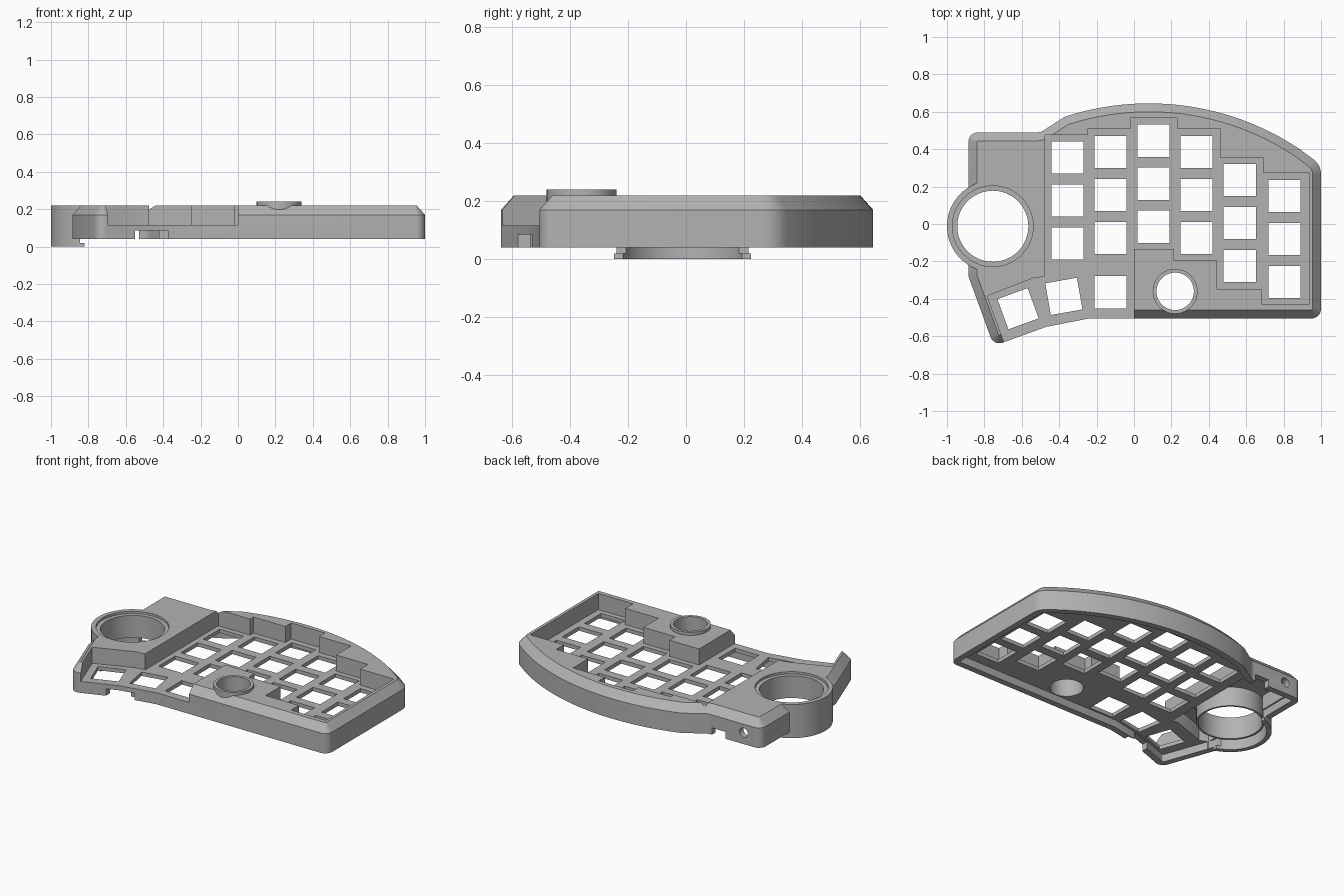
import bpy, bmesh, math
from mathutils import Vector, Matrix

if "Cube" in bpy.data.objects:
    bpy.data.objects.remove(bpy.data.objects["Cube"], do_unlink=True)

grey = bpy.data.materials.new("case grey")
grey.use_nodes = True
grey.diffuse_color = (0.45, 0.45, 0.45, 1)
grey.node_tree.nodes["Principled BSDF"].inputs["Base Color"].default_value = (0.45, 0.45, 0.45, 1)


def fillet(corners, steps=6):
    """Round each (x, y, radius) corner with a circular arc."""
    out = []
    for i, (x, y, r) in enumerate(corners):
        p = Vector((x, y))
        if r == 0:
            out.append(p)
            continue
        u = (Vector(corners[i - 1][:2]) - p).normalized()
        v = (Vector(corners[(i + 1) % len(corners)][:2]) - p).normalized()
        half = u.angle(v) / 2
        c = p + (u + v).normalized() * r / math.sin(half)
        a, b = (p + w * r / math.tan(half) - c for w in (u, v))
        out += [c + a.lerp(b, k / steps).normalized() * r for k in range(steps + 1)]
    return out


def offset(pts, d):
    """Move a counter-clockwise outline inward by d."""
    out = []
    for i, p in enumerate(pts):
        e = (p - pts[i - 1]).normalized()
        f = (pts[(i + 1) % len(pts)] - p).normalized()
        n, m = Vector((-e.y, e.x)), Vector((-f.y, f.x))
        out.append(p + (n + m) * d / (1 + n.dot(m)))
    return out


def loft(bm, layers):
    """Closed solid through (outline, z) layers."""
    rings = [[bm.verts.new((p[0], p[1], z)) for p in pts] for pts, z in layers]
    for lo, hi in zip(rings, rings[1:]):
        for i in range(len(lo)):
            bm.faces.new((lo[i - 1], lo[i], hi[i], hi[i - 1]))
    bm.faces.new(rings[0][::-1])
    bm.faces.new(rings[-1])


def make(name, *solids):
    bm = bmesh.new()
    for layers in solids:
        loft(bm, layers)
    bmesh.ops.recalc_face_normals(bm, faces=bm.faces)
    mesh = bpy.data.meshes.new(name)
    bm.to_mesh(mesh)
    bm.free()
    mesh.materials.append(grey)
    ob = bpy.data.objects.new(name, mesh)
    bpy.context.collection.objects.link(ob)
    return ob


def prism(pts, z0, z1):
    return [(pts, z0), (pts, z1)]


def circle(c, r, n=64):
    return [(c[0] + r * math.cos(math.tau * k / n), c[1] + r * math.sin(math.tau * k / n)) for k in range(n)]


def rect(x0, x1, y0, y1):
    return [(x0, y0), (x1, y0), (x1, y1), (x0, y1)]


def combine(target, tool, operation):
    mod = target.modifiers.new(operation, "BOOLEAN")
    mod.operation, mod.solver, mod.object = operation, "EXACT", tool
    bpy.context.view_layer.objects.active = target
    bpy.ops.object.modifier_apply(modifier=mod.name)
    bpy.data.objects.remove(tool, do_unlink=True)


def cut(name, pts, z0, z1):
    combine(case, make(name, prism(pts, z0, z1)), "DIFFERENCE")


# Outer silhouette with the long curved back edge
R = 1.45
arc = [(0.08 + dx, 0.645 - R + math.sqrt(R * R - dx * dx), 0) for dx in [0.8 - 0.05 * k for k in range(26)]]
outline = fillet([(-0.24, -0.505, 0), (1, -0.505, 0.05), (1, 0.316, 0.1)] + arc
                 + [(-0.5, 0.49, 0.06), (-0.885, 0.49, 0.05), (-0.885, -0.28, 0),
                    (-0.75, -0.652, 0.05), (-0.47, -0.55, 0)])
case = make("keyboard_case", [(outline, 0.04), (outline, 0.17), (offset(outline, 0.045), 0.22)])

# Dial housing and knob collar
dial, knob = (-0.755, -0.012), (0.22, -0.36)
combine(case, make("dial_housing", prism(circle(dial, 0.245), 0, 0.22)), "UNION")
combine(case, make("knob_collar", prism(circle(knob, 0.12), 0.15, 0.24)), "UNION")
cut("dial_skirt_cut", rect(-0.82, -0.45, -0.3, 0.3), -0.05, 0.04)

# Hollow underside
cut("under_cavity", offset(outline, 0.04), 0.02, 0.09)
cut("left_bay", [(-0.51, -0.25), (-0.51, 0.45), (-0.835, 0.45), (-0.835, -0.31), (-0.78, -0.33), (-0.55, -0.25)],
    0.03, 0.185)
cut("dial_cavity", circle(dial, 0.215), -0.05, 0.187)

# Stepped key well, open at the front
cut("key_well", [(0, -0.8), (0, -0.135), (0.215, -0.135), (0.215, -0.195), (0.445, -0.195), (0.445, -0.35),
                 (0.685, -0.35), (0.685, -0.43), (0.935, -0.43), (0.935, 0.275), (0.69, 0.275), (0.69, 0.355),
                 (0.46, 0.355), (0.46, 0.51), (0.23, 0.51), (0.23, 0.57), (-0.015, 0.57), (-0.015, 0.51),
                 (-0.245, 0.51), (-0.245, 0.475), (-0.475, 0.475), (-0.475, -0.28), (-0.54, -0.29),
                 (-0.785, -0.385), (-0.634, -0.8)], 0.115, 0.4)

# Key openings: columns plus two turned thumb keys
columns = {-0.355: 0.355, -0.125: 0.385, 0.105: 0.445, 0.335: 0.385, 0.565: 0.235, 0.805: 0.15}
keys = [(x, top - 0.23 * row, 0) for x, top in columns.items() for row in range(3)]
keys += [(-0.125, -0.365, 0), (-0.375, -0.387, 10), (-0.62, -0.453, 20)]
h = 0.086
holes = []
for x, y, turn in keys:
    rot = Matrix.Rotation(math.radians(turn), 2)
    holes.append(prism([Vector((x, y)) + rot @ Vector(p) for p in rect(-h, h, -h, h)], 0, 0.2))
combine(case, make("key_openings", *holes), "DIFFERENCE")

# Round openings and the dial's lip
cut("dial_hole", circle(dial, 0.19), -0.1, 0.4)
cut("dial_lip", circle(dial, 0.216), 0.205, 0.4)
cut("knob_hole", circle(knob, 0.1), 0, 0.4)

# Cable notches and round port
cut("front_notch", rect(-0.55, -0.375, -0.66, -0.5), 0, 0.085)
cut("back_notch", rect(-0.63, -0.53, 0.43, 0.6), 0, 0.085)
port = make("port", prism(circle((0, 0), 0.03, 24), -0.1, 0.1))
port.data.transform(Matrix.Translation((-0.76, 0.49, 0.115)) @ Matrix.Rotation(math.pi / 2, 4, "X"))
combine(case, port, "DIFFERENCE")

# Tube hanging below the dial opening
tube = make("dial_tube", prism(circle(dial, 0.202), 0.06, 0.2))
combine(tube, make("tube_bore", prism(circle(dial, 0.19), 0, 0.3)), "DIFFERENCE")

for ob in (case, tube):
    bpy.ops.object.select_all(action="DESELECT")
    ob.select_set(True)
    bpy.context.view_layer.objects.active = ob
    bpy.ops.object.shade_smooth_by_angle(angle=math.radians(25))
